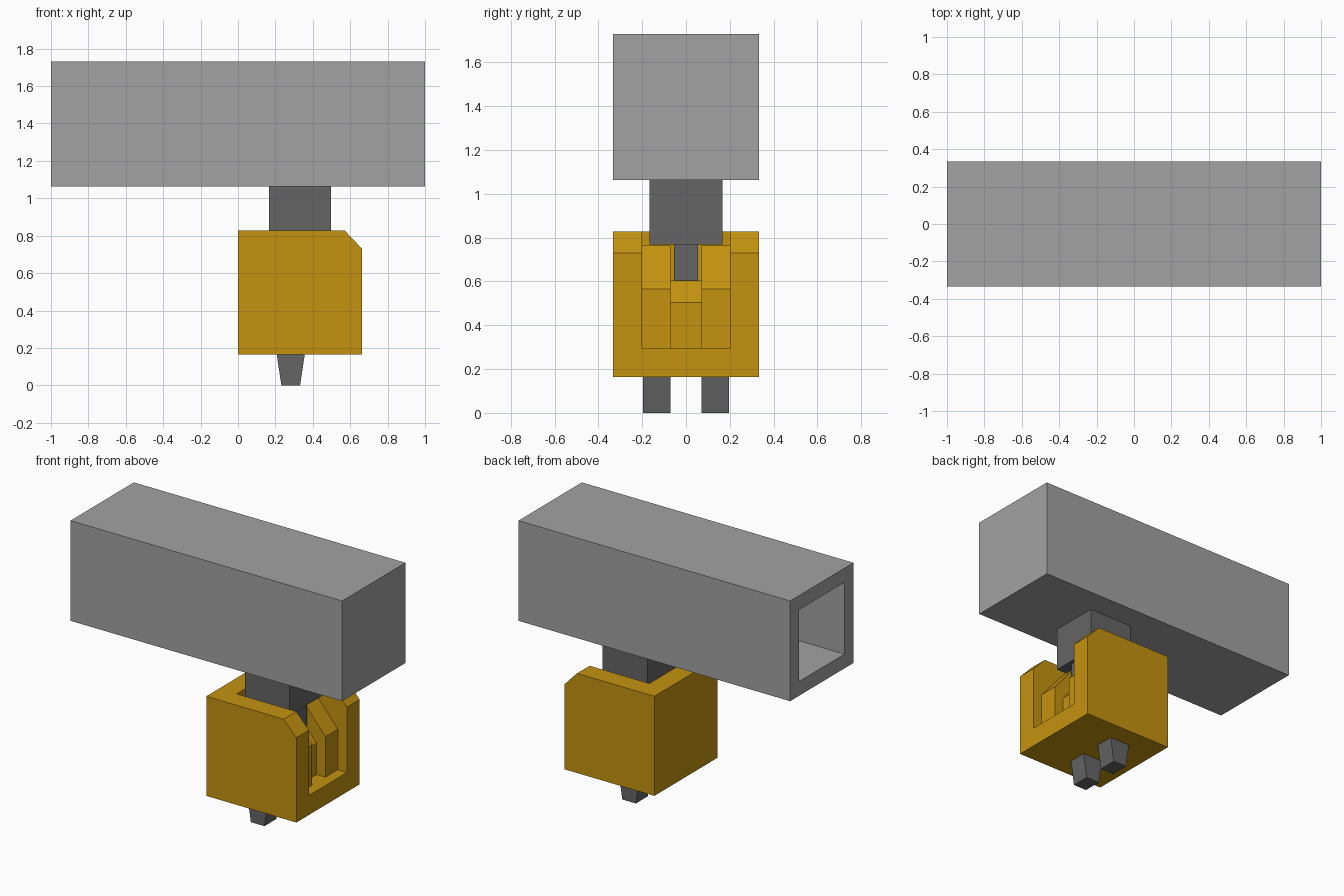
import bpy, bmesh

if "Cube" in bpy.data.objects:
    bpy.data.objects.remove(bpy.data.objects["Cube"])

def material(name, rgb):
    m = bpy.data.materials.new(name)
    m.diffuse_color = (*rgb, 1)
    m.use_nodes = True
    m.node_tree.nodes["Principled BSDF"].inputs["Base Color"].default_value = m.diffuse_color
    return m

LIGHT = material("light_grey", (0.36, 0.36, 0.36))
DARK = material("dark_grey", (0.13, 0.13, 0.13))
YELLOW = material("yellow", (0.55, 0.29, 0.005))

def prism(name, profile, y0, y1, mat=None):
    """Extrude an x-z profile from y0 to y1."""
    bm = bmesh.new()
    face = bm.faces.new([bm.verts.new((x, y0, z)) for x, z in profile])
    out = bmesh.ops.extrude_face_region(bm, geom=[face])["geom"]
    bmesh.ops.translate(bm, vec=(0, y1 - y0, 0),
                        verts=[v for v in out if isinstance(v, bmesh.types.BMVert)])
    bmesh.ops.recalc_face_normals(bm, faces=bm.faces)
    me = bpy.data.meshes.new(name)
    bm.to_mesh(me)
    bm.free()
    ob = bpy.data.objects.new(name, me)
    bpy.context.collection.objects.link(ob)
    if mat:
        me.materials.append(mat)
    return ob

def box(name, x0, x1, y0, y1, z0, z1, mat=None):
    return prism(name, [(x0, z0), (x1, z0), (x1, z1), (x0, z1)], y0, y1, mat)

def carve(ob, cutter):
    cutter.hide_render = True
    cutter.hide_set(True)
    cutter.display_type = 'WIRE'
    mod = ob.modifiers.new("carve", 'BOOLEAN')
    mod.operation, mod.solver, mod.object = 'DIFFERENCE', 'EXACT', cutter
    bpy.context.view_layer.objects.active = ob
    bpy.ops.object.modifier_apply(modifier=mod.name)
    bpy.data.objects.remove(cutter)

# Long beam, hollow from its left end
beam = box("beam", -1, 1, -0.333, 0.333, 1.063, 1.73, LIGHT)
carve(beam, box("beam_cutter", -1.1, 0.9, -0.238, 0.238, 1.158, 1.635))

# Chamfered housing, open at the top and right
housing = prism("housing", [(0, 0.165), (0.663, 0.165), (0.663, 0.73), (0.57, 0.828), (0, 0.828)],
                -0.333, 0.333, YELLOW)
carve(housing, box("housing_cutter", 0.13, 0.8, -0.2, 0.2, 0.295, 1.0))

# Sloped guides inside the housing, with a lower one between
outer = [(0.13, 0.295), (0.595, 0.295), (0.595, 0.565), (0.425, 0.765), (0.13, 0.765)]
inner = [(0.13, 0.295), (0.53, 0.295), (0.53, 0.505), (0.445, 0.605), (0.13, 0.605)]
prism("guide_front", outer, -0.2, -0.07, YELLOW)
prism("guide_back", outer, 0.07, 0.2, YELLOW)
prism("guide_middle", inner, -0.07, 0.07, YELLOW)

# Stem and tongue joining beam to housing
box("stem", 0.167, 0.497, -0.167, 0.167, 0.77, 1.063, DARK)
box("tongue", 0.167, 0.47, -0.054, 0.054, 0.605, 0.77, DARK)

# Tapered prongs underneath
for name, y in (("prong_front", -0.133), ("prong_back", 0.133)):
    prism(name, [(0.232, 0), (0.332, 0), (0.357, 0.165), (0.207, 0.165)], y - 0.063, y + 0.063, DARK)
